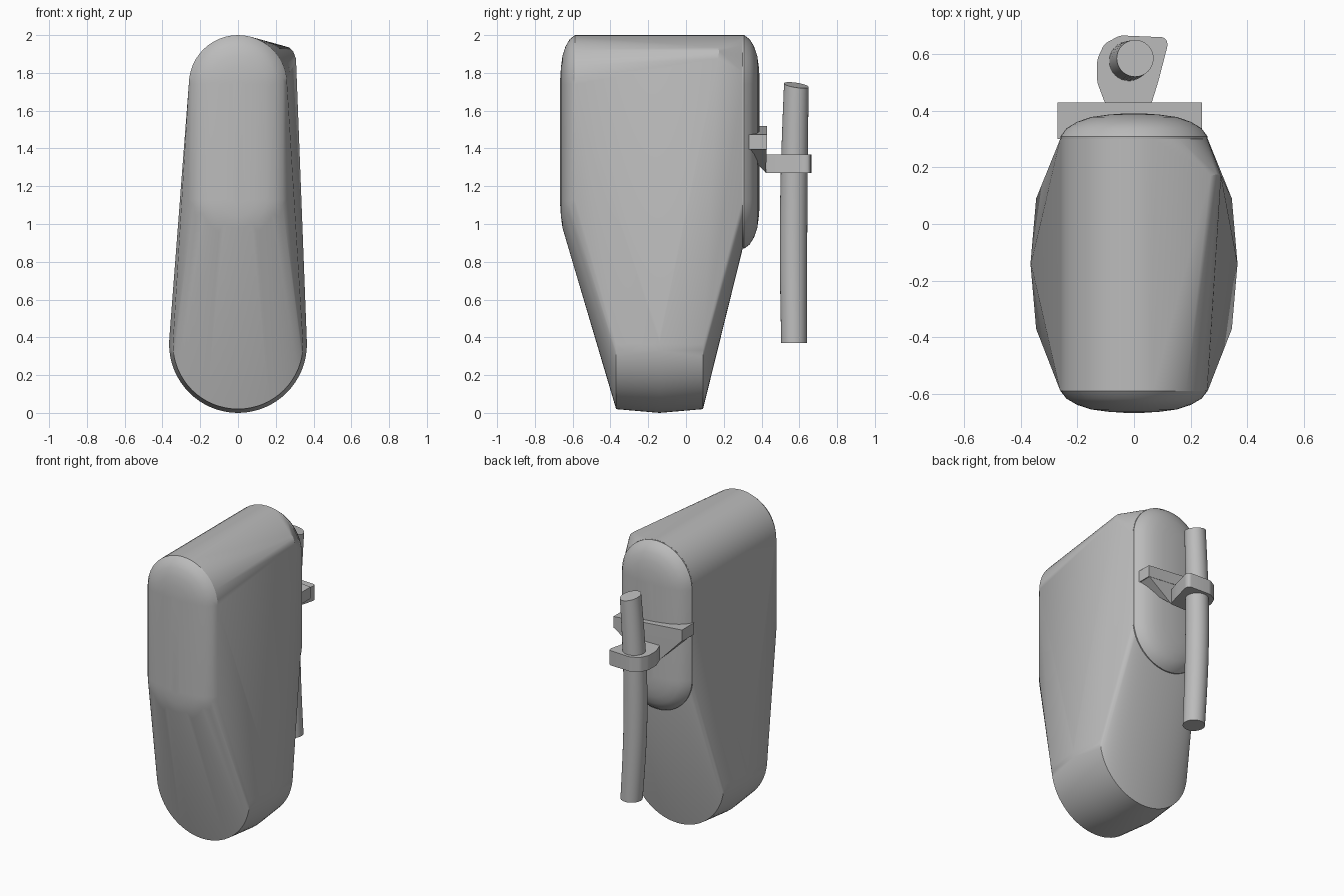
import bpy, bmesh, math
from mathutils import Vector

old = bpy.data.objects.get("Cube")
if old:
    bpy.data.objects.remove(old, do_unlink=True)

GREY = (0.5, 0.5, 0.5, 1)
grey = bpy.data.materials.new("plain grey")
grey.use_nodes = True
grey.diffuse_color = GREY
grey.node_tree.nodes["Principled BSDF"].inputs["Base Color"].default_value = GREY

TOP_Z, LOW_Z, BASE_Z = 1.74, 1.13, 0.365   # centres of the rounded ends
R = 0.26


def finish(name, bm, angle=30):
    """Turn a bmesh into a shaded object."""
    bmesh.ops.recalc_face_normals(bm, faces=bm.faces)
    mesh = bpy.data.meshes.new(name)
    bm.to_mesh(mesh)
    bm.free()
    mesh.materials.append(grey)
    ob = bpy.data.objects.new(name, mesh)
    bpy.context.collection.objects.link(ob)
    bpy.ops.object.select_all(action="DESELECT")
    ob.select_set(True)
    bpy.context.view_layer.objects.active = ob
    bpy.ops.object.shade_smooth_by_angle(angle=math.radians(angle))
    return ob


def hull(name, points, angle=30):
    """Convex skin around a set of points."""
    bm = bmesh.new()
    for p in points:
        bm.verts.new(p)
    res = bmesh.ops.convex_hull(bm, input=bm.verts[:])
    junk = set(res["geom_interior"]) | set(res["geom_unused"])
    bmesh.ops.delete(bm, geom=[v for v in junk if isinstance(v, bmesh.types.BMVert)],
                     context="VERTS")
    bmesh.ops.dissolve_limit(bm, angle_limit=0.002, verts=bm.verts[:], edges=bm.edges[:])
    return finish(name, bm, angle)


def arc(y, r, z, start, stop, n=24):
    """Arc in the xz plane, angles in degrees."""
    pts = []
    for i in range(n + 1):
        a = math.radians(start + (stop - start) * i / n)
        pts.append(Vector((r * math.cos(a), y, z + r * math.sin(a))))
    return pts


def pill(y, r):
    """Upright rounded outline."""
    return arc(y, r, TOP_Z, 0, 180) + arc(y, r, LOW_Z, 180, 360)


def prism(name, outline, z0, z1, bevel=0.0):
    """Plan outline extruded upward."""
    bm = bmesh.new()
    face = bm.faces.new([bm.verts.new((x, y, z0)) for x, y in outline])
    up = bmesh.ops.extrude_face_region(bm, geom=[face])["geom"]
    bmesh.ops.translate(bm, vec=(0, 0, z1 - z0),
                        verts=[v for v in up if isinstance(v, bmesh.types.BMVert)])
    if bevel:
        bmesh.ops.bevel(bm, geom=[e for e in bm.edges
                                  if abs(e.verts[0].co.z - e.verts[1].co.z) > 0.01],
                        offset=bevel, segments=4, profile=0.5, affect="EDGES")
    return finish(name, bm)


# Body: domed front, straight back, wide round base, one raised shoulder
DOME = [(0, R), (0.028, 0.238), (0.05, 0.2), (0.066, 0.15), (0.074, 0.09), (0.078, 0.03)]
body = []
for depth, r in DOME:
    body += pill(-0.588 - depth, r)
body += pill(0.3, R)
for y, r in ((-0.37, 0.345), (-0.14, 0.365), (0.09, 0.345)):
    body += arc(y, r, BASE_Z, 0, 360, 64)
body += [Vector((0.27, 0.17, 1.935)), Vector((0.292, 0.175, 1.915)),
         Vector((0.307, 0.17, 1.875))]
hull("body", body)

# Domed pad on the back
pad = pill(0.28, R - 0.002)
for depth, r in DOME:
    pad += pill(0.308 + depth * 1.05, r)
hull("back_pad", pad)

# Cross bar, slightly higher on one end, with a wedge down to the clamp
LEFT, RIGHT, INNER, OUTER = 0.24, -0.27, 0.3, 0.428
LEFT_Z, RIGHT_Z, THICK = 1.395, 1.44, 0.078
hull("bracket_bar", [(x, y, z + h) for x, z in ((LEFT, LEFT_Z), (RIGHT, RIGHT_Z))
                     for y in (INNER, OUTER) for h in (0, THICK)])
hull("bracket_wedge",
     [(x, y, z) for x, z in ((LEFT, LEFT_Z + 0.005), (RIGHT, RIGHT_Z + 0.005))
      for y in (INNER, OUTER - 0.002)] +
     [(x, OUTER - 0.004, 1.27) for x in (-0.1, 0.06)])

# Clamp holding the rod
prism("rod_clamp", [(-0.10, 0.42), (-0.13, 0.5), (-0.13, 0.58), (-0.105, 0.635),
                    (-0.05, 0.665), (0.11, 0.658), (0.12, 0.635), (0.085, 0.5),
                    (0.06, 0.42)], 1.27, 1.368, 0.012)

# Rod: slightly bowed and swollen, with a slanted top
STEPS, SIDES = 16, 32
bm = bmesh.new()
rings = []
for i in range(STEPS + 1):
    t = i / STEPS
    bow = math.sin(math.pi * t)
    cx, cy = 0.004 - 0.028 * bow, 0.572 + 0.012 * t - 0.008 * bow
    r = 0.068 + 0.006 * bow - 0.003 * t
    ring = []
    for k in range(SIDES):
        a = math.tau * k / SIDES
        dx, dy = r * math.cos(a), r * math.sin(a)
        slant = -(0.2 * dx + 0.15 * dy) * t ** 4
        ring.append(bm.verts.new((cx + dx, cy + dy, 0.37 + 1.365 * t + slant)))
    rings.append(ring)
for low, high in zip(rings, rings[1:]):
    for k in range(SIDES):
        n = (k + 1) % SIDES
        bm.faces.new((low[k], low[n], high[n], high[k]))
bm.faces.new(rings[0])
bm.faces.new(rings[-1])
finish("rod", bm)
